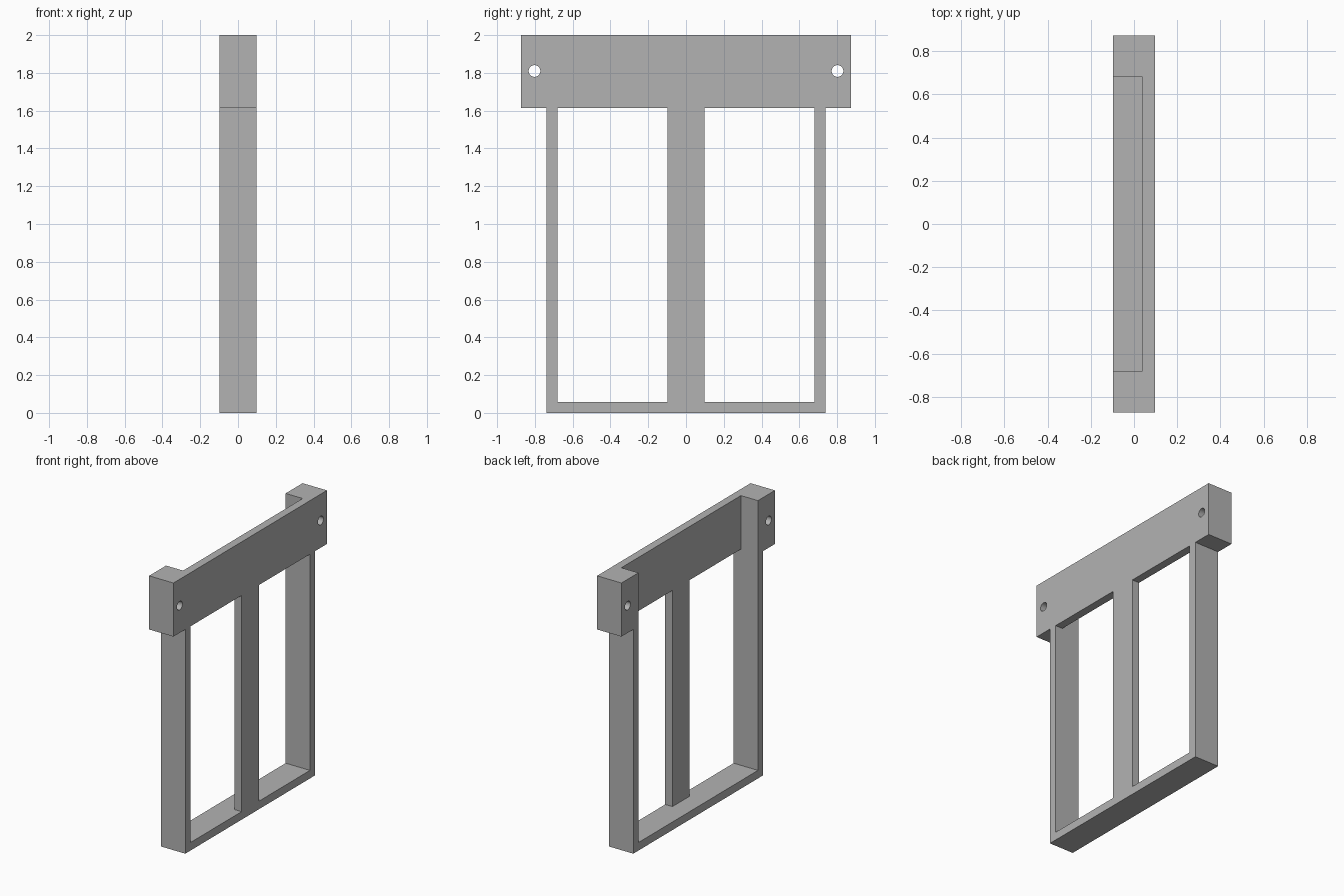
import bpy, bmesh, math
from mathutils import Matrix

cube = bpy.data.objects.get("Cube")
if cube:
    bpy.data.objects.remove(cube, do_unlink=True)

DEPTH = 0.097        # half thickness of the frame
WALL = 0.058         # thickness of rails and panel
INNER = 0.68         # half width of the opening
POST = 0.098         # half width of the centre post
HEADER_Z = 1.614     # underside of the header
TOP = 2.0

grey = bpy.data.materials.new("plain grey")
grey.use_nodes = True
colour = (0.45, 0.45, 0.45, 1)
grey.diffuse_color = colour
grey.node_tree.nodes["Principled BSDF"].inputs["Base Color"].default_value = colour


def make_object(name, bm):
    bmesh.ops.recalc_face_normals(bm, faces=bm.faces)
    mesh = bpy.data.meshes.new(name)
    bm.to_mesh(mesh)
    bm.free()
    mesh.materials.append(grey)
    obj = bpy.data.objects.new(name, mesh)
    bpy.context.collection.objects.link(obj)
    return obj


def box(name, low, high):
    bm = bmesh.new()
    size = [b - a for a, b in zip(low, high)]
    mid = [(a + b) / 2 for a, b in zip(low, high)]
    bmesh.ops.create_cube(bm, size=1, matrix=Matrix.Translation(mid) @ Matrix.Diagonal((*size, 1)))
    return make_object(name, bm)


def bolt_hole(side):
    bm = bmesh.new()
    place = Matrix.Translation((0, side * 0.802, 1.81)) @ Matrix.Rotation(math.pi / 2, 4, "Y")
    bmesh.ops.create_cone(bm, cap_ends=True, segments=32, radius1=0.031, radius2=0.031,
                          depth=1, matrix=place)
    return make_object("hole_cutter", bm)


# Solid T-shaped body, extruded through its thickness
half = [(0.738, 0), (0.738, HEADER_Z), (0.873, HEADER_Z), (0.873, TOP)]
outline = half + [(-y, z) for y, z in reversed(half)]
bm = bmesh.new()
face = bm.faces.new([bm.verts.new((-DEPTH, y, z)) for y, z in outline])
extruded = bmesh.ops.extrude_face_region(bm, geom=[face])
bmesh.ops.translate(bm, vec=(2 * DEPTH, 0, 0),
                    verts=[v for v in extruded["geom"] if isinstance(v, bmesh.types.BMVert)])
frame = make_object("frame", bm)

# Recess behind the panel and post, two windows, two bolt holes
cutters = [box("recess_cutter", (-1, -INNER, WALL), (DEPTH - WALL, INNER, TOP + 1))]
for side in (-1, 1):
    y_low, y_high = sorted((side * POST, side * INNER))
    cutters.append(box("window_cutter", (-1, y_low, WALL), (1, y_high, HEADER_Z)))
    cutters.append(bolt_hole(side))

bpy.context.view_layer.objects.active = frame
for cutter in cutters:
    cutter.hide_render = True
    cut = frame.modifiers.new("cut", "BOOLEAN")
    cut.operation = "DIFFERENCE"
    cut.solver = "EXACT"
    cut.object = cutter
    bpy.ops.object.modifier_apply(modifier=cut.name)
    bpy.data.objects.remove(cutter, do_unlink=True)

# Smooth hole walls, flat everywhere else
bpy.ops.object.select_all(action="DESELECT")
frame.select_set(True)
bpy.ops.object.shade_smooth_by_angle(angle=math.radians(30))
